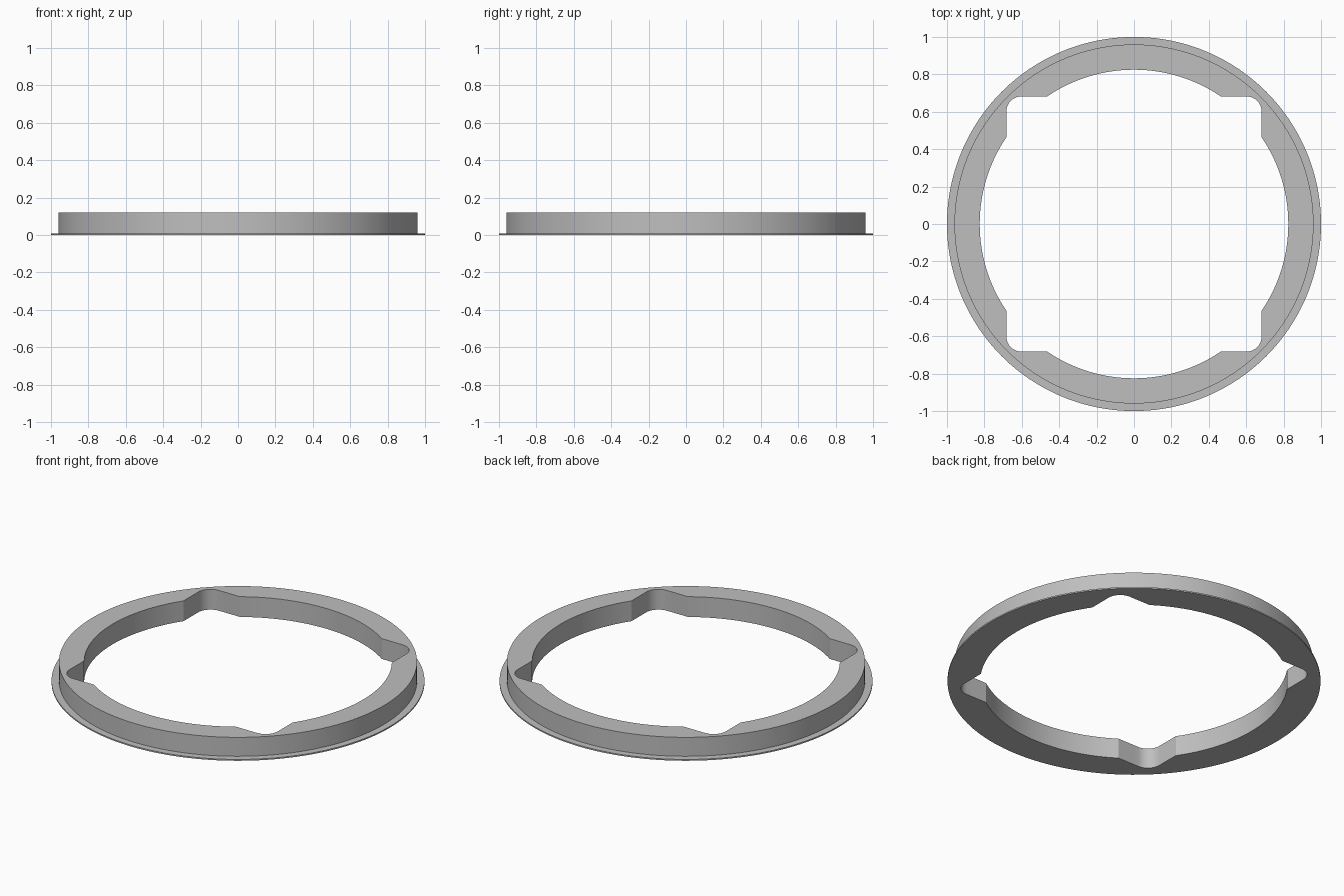
import bpy, bmesh, math

if "Cube" in bpy.data.objects:
    bpy.data.objects.remove(bpy.data.objects["Cube"])

INNER_R, NOTCH, FILLET = 0.825, 0.682, 0.08   # bore radius, notch half width, notch corner radius
BODY_R, FLANGE_R = 0.96, 1.0
HEIGHT, FLANGE_H = 0.12, 0.008

grey = bpy.data.materials.new("grey")
grey.diffuse_color = (0.52, 0.52, 0.52, 1)
grey.use_nodes = True
grey.node_tree.nodes["Principled BSDF"].inputs["Base Color"].default_value = grey.diffuse_color


def quarter_bore():
    """Quarter of the bore outline: an arc, then one square notch with a rounded corner."""
    a = math.acos(NOTCH / INNER_R)
    side = INNER_R * math.sin(a)
    c = NOTCH - FILLET
    pts = [(INNER_R * math.cos(t), INNER_R * math.sin(t))
           for t in (-a + 2 * a * i / 32 for i in range(33))]
    pts += [(NOTCH, side + (c - side) * i / 3) for i in (1, 2)]
    pts += [(c + FILLET * math.cos(t), c + FILLET * math.sin(t))
            for t in (math.pi / 2 * i / 10 for i in range(11))]
    pts += [(c + (side - c) * i / 3, NOTCH) for i in (1, 2)]
    return pts


# Bore outline repeated around four quarters
bore = []
for k in range(4):
    co, si = round(math.cos(k * math.pi / 2)), round(math.sin(k * math.pi / 2))
    bore += [(x * co - y * si, x * si + y * co) for x, y in quarter_bore()]

# Each column runs around the ring section: bore, flange, body, bore
bm = bmesh.new()
columns = []
for x, y in bore:
    r = math.hypot(x, y)
    section = [(r, 0), (FLANGE_R, 0), (FLANGE_R, FLANGE_H),
               (BODY_R, FLANGE_H), (BODY_R, HEIGHT), (r, HEIGHT)]
    columns.append([bm.verts.new((x / r * s, y / r * s, z)) for s, z in section])
for i, a in enumerate(columns):
    b = columns[(i + 1) % len(columns)]
    for j in range(6):
        k = (j + 1) % 6
        bm.faces.new((a[j], b[j], b[k], a[k]))
bmesh.ops.recalc_face_normals(bm, faces=bm.faces)

mesh = bpy.data.meshes.new("flanged_ring")
bm.to_mesh(mesh)
bm.free()
mesh.materials.append(grey)
ring = bpy.data.objects.new("flanged_ring", mesh)
bpy.context.collection.objects.link(ring)
bpy.context.view_layer.objects.active = ring
ring.select_set(True)
bpy.ops.object.shade_smooth_by_angle(angle=math.radians(25))
